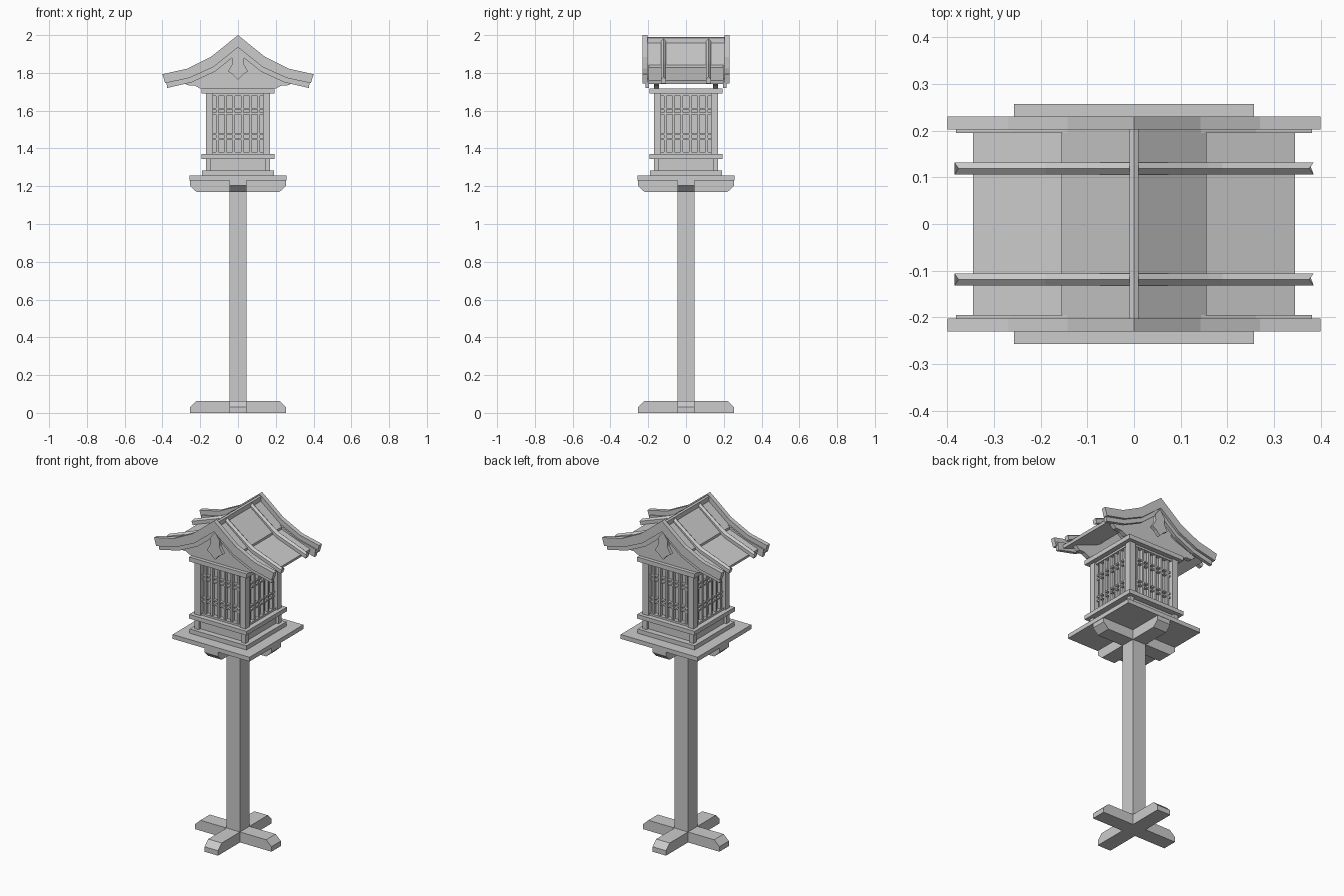
import bpy, bmesh, math
from mathutils import Matrix, Vector

if "Cube" in bpy.data.objects:
    bpy.data.objects.remove(bpy.data.objects["Cube"])


def make(name, verts, faces, rot=0):
    bm = bmesh.new()
    vs = [bm.verts.new(v) for v in verts]
    for f in faces:
        bm.faces.new([vs[i] for i in f])
    bmesh.ops.rotate(bm, verts=bm.verts, cent=(0, 0, 0), matrix=Matrix.Rotation(rot, 3, 'Z'))
    bmesh.ops.recalc_face_normals(bm, faces=bm.faces)
    me = bpy.data.meshes.new(name)
    bm.to_mesh(me)
    bm.free()
    ob = bpy.data.objects.new(name, me)
    bpy.context.collection.objects.link(ob)
    return ob


def prism(name, pts, y0, y1, rot=0):
    """Extrude an x/z outline from y0 to y1."""
    n = len(pts)
    verts = [(x, y, z) for y in (y0, y1) for x, z in pts]
    faces = [range(n), range(n, 2 * n)]
    faces += [(i, (i + 1) % n, n + (i + 1) % n, n + i) for i in range(n)]
    return make(name, verts, faces, rot)


def box(name, x0, x1, y0, y1, z0, z1, rot=0):
    return prism(name, [(x0, z0), (x1, z0), (x1, z1), (x0, z1)], y0, y1, rot)


def slab(name, h, z0, z1):
    return box(name, -h, h, -h, h, z0, z1)


def mirrored(path):
    """Half path starting at x = 0 -> full path from left to right."""
    return [(-x, z) for x, z in reversed(path[1:])] + path


def band(top, bottom):
    return mirrored(top) + mirrored(bottom)[::-1]


Q = math.pi / 2

# Crossed feet, post and crossed brackets under the platform
foot = [(-.255, 0), (.255, 0), (.255, .03), (.22, .063), (-.22, .063), (-.25, .03)]
foot[5] = (-.255, .03)
brace = [(x, 1.233 - z) for x, z in foot]
for k in range(2):
    prism("foot_beam", foot, -.045, .045, k * Q)
    prism("bracket_beam", brace, -.045, .045, k * Q)
slab("post", .045, 0, 1.23)

# Platform and rails of the lamp box
slab("platform", .257, 1.23, 1.256)
slab("lower_sill", .19, 1.256, 1.282)
slab("plinth_core", .155, 1.282, 1.345)
slab("middle_rail", .192, 1.345, 1.37)
slab("top_rail", .192, 1.69, 1.717)
slab("paper_box", .138, 1.37, 1.69)

# Four sides: legs, corner posts, frame and lattice
for k in range(4):
    r = k * Q
    box("plinth_leg", .143, .17, -.17, -.143, 1.282, 1.345, r)
    box("corner_post", .132, .17, -.17, -.132, 1.37, 1.69, r)
    box("frame_bottom", -.132, .132, -.162, -.138, 1.37, 1.382, r)
    box("frame_top", -.132, .132, -.162, -.138, 1.678, 1.69, r)
    for i in range(6):
        x = -.132 + .264 * (i + .5) / 6
        box("lattice_bar", x - .006, x + .006, -.158, -.138, 1.382, 1.678, r)
    for z in (1.45, 1.475, 1.585, 1.61):
        box("lattice_rail", -.132, .132, -.154, -.138, z - .004, z + .004, r)

# Roof boards: upper layer overlaps the lower one
prism("upper_roof", band([(0, 1.965), (.155, 1.843)], [(0, 1.94), (.155, 1.82)]), -.205, .205)
for s in (-1, 1):
    low = [(.12, 1.847), (.155, 1.829), (.345, 1.76), (.34, 1.742), (.15, 1.81), (.12, 1.828)]
    prism("lower_roof", [(s * x, z) for x, z in low], -.205, .205)
prism("ridge_cap", [(-.01, 1.945), (.01, 1.945), (.01, 1.985), (0, 1.99), (-.01, 1.985)], -.205, .205)

# Curved bargeboards, inner strips, gable walls and pendants at both ends
top = [(0, 2.0), (.143, 1.885), (.27, 1.822), (.40, 1.793)]
mid = [(0, 1.935), (.13, 1.831), (.255, 1.774), (.386, 1.745)]
low = [(0, 1.905), (.12, 1.808), (.245, 1.75), (.375, 1.72)]
inner = [(0, 1.96), (.137, 1.855), (.262, 1.797), (.382, 1.768)]
gable = mirrored([(0, 1.95), (.15, 1.825), (.3, 1.763)])
gable += [(.27, 1.735), (.23, 1.733), (.2, 1.717), (-.2, 1.717), (-.23, 1.733), (-.27, 1.735)]
pendant = mirrored([(0, 1.93), (.033, 1.885), (.03, 1.848), (.053, 1.81), (.03, 1.795), (0, 1.765)])
# close the pendant outline as right half down, left half up
right = [(0, 1.93), (.033, 1.885), (.03, 1.848), (.053, 1.808), (.025, 1.79), (0, 1.763)]
pendant = right + [(-x, z) for x, z in right[-2:0:-1]]
for r in (0, math.pi):
    prism("bargeboard", band(top, mid), -.23, -.203, r)
    prism("bargeboard_strip", band(inner, low), -.215, -.195, r)
    prism("gable_wall", gable, -.17, -.143, r)
    prism("gable_pendant", pendant, -.222, -.2, r)

# Ridged battens running over the roof
crest = mirrored([(0, 1.987), (.16, 1.868), (.19, 1.85), (.385, 1.78)])
for yc in (-.119, .119):
    verts, faces = [], []
    for i, (x, z) in enumerate(crest):
        end = .006 if i in (0, len(crest) - 1) else 0
        xb = x - math.copysign(end * 1.5, x)
        verts += [(xb, yc - .013, z - .035), (x, yc - .013, z - .013), (xb, yc, z),
                  (x, yc + .013, z - .013), (xb, yc + .013, z - .035)]
    for i in range(len(crest) - 1):
        a = 5 * i
        faces += [(a + j, a + (j + 1) % 5, a + 5 + (j + 1) % 5, a + 5 + j) for j in range(5)]
    n = len(verts)
    faces += [range(5), range(n - 5, n)]
    make("roof_batten", verts, faces)
